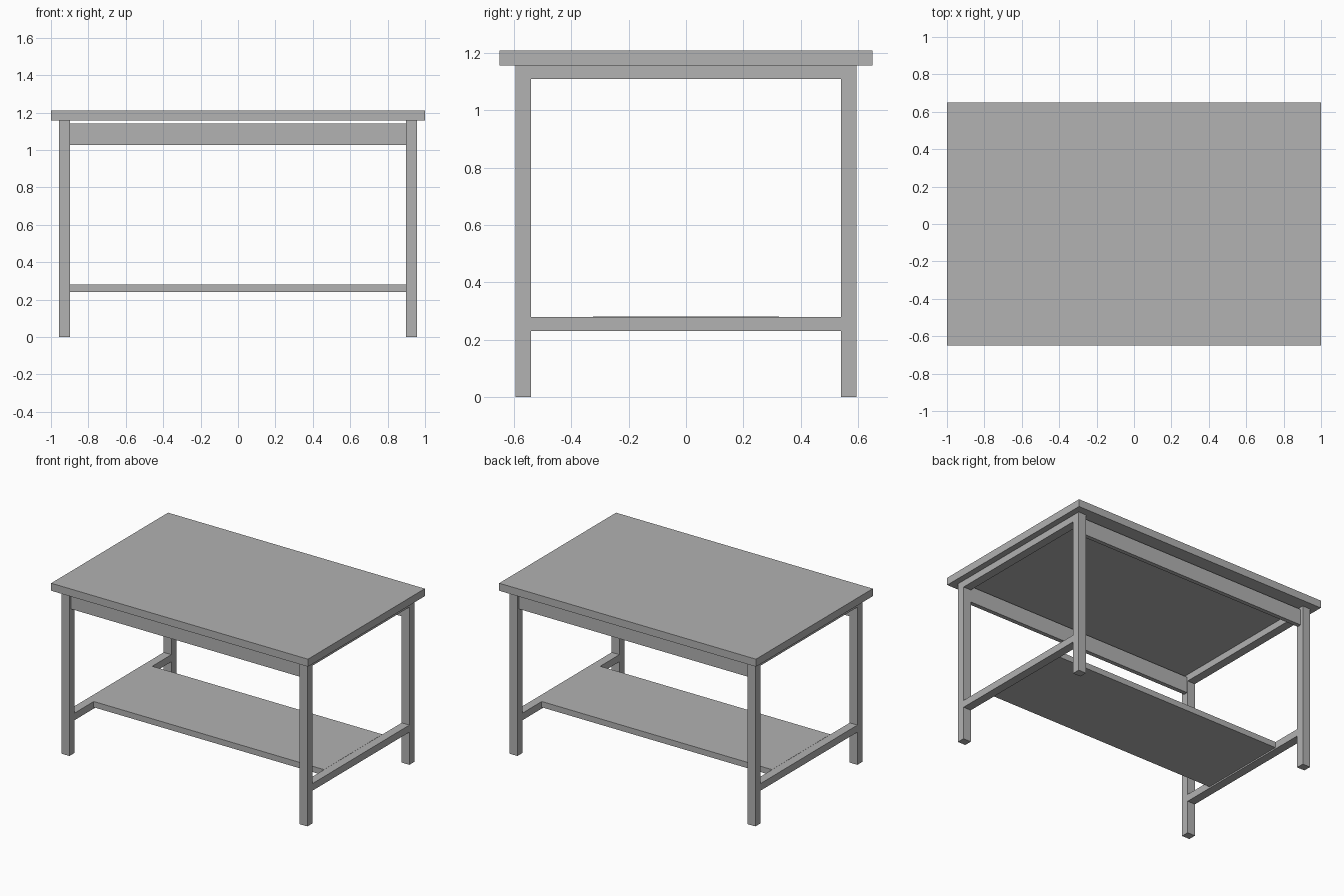
import bpy

cube = bpy.data.objects.get("Cube")
if cube:
    bpy.data.objects.remove(cube, do_unlink=True)

# Single grey finish
grey = bpy.data.materials.new("grey")
grey.use_nodes = True
GREY = (0.445, 0.445, 0.445, 1.0)
grey.diffuse_color = GREY
grey.node_tree.nodes["Principled BSDF"].inputs["Base Color"].default_value = GREY


def box(name, x, y, z):
    """Box spanning the given (min, max) range on each axis."""
    centre = [(a + b) / 2 for a, b in (x, y, z)]
    size = [b - a for a, b in (x, y, z)]
    bpy.ops.mesh.primitive_cube_add(size=1, location=centre)
    obj = bpy.context.object
    obj.name = name
    obj.scale = size
    bpy.ops.object.transform_apply(location=False, rotation=False, scale=True)
    obj.data.materials.append(grey)
    return obj


def side(sign, inner, outer):
    """Range on the positive or negative side of an axis."""
    return tuple(sorted((sign * inner, sign * outer)))


LEG_X = (0.897, 0.957)   # inner and outer leg faces
LEG_Y = (0.54, 0.595)
TOP_Z = 1.157            # underside of the table top

# Table top and lower shelf
box("table_top", (-1, 1), (-0.65, 0.65), (TOP_Z, 1.21))
box("shelf", (-LEG_X[0], LEG_X[0]), (-0.325, 0.325), (0.24, 0.281))

# Legs
for sx, x_name in ((1, "left"), (-1, "right")):
    for sy, y_name in ((-1, "front"), (1, "back")):
        box(f"{y_name}_{x_name}_leg", side(sx, *LEG_X), side(sy, *LEG_Y), (0, TOP_Z))

# Side rails under the top and low stretchers carrying the shelf
for sx, x_name in ((1, "left"), (-1, "right")):
    span = (-LEG_Y[0], LEG_Y[0])
    box(f"{x_name}_rail", side(sx, *LEG_X), span, (1.11, TOP_Z))
    box(f"{x_name}_stretcher", side(sx, *LEG_X), span, (0.23, 0.28))

# Long aprons, set slightly below the top and back from the leg faces
for sy, y_name in ((-1, "front"), (1, "back")):
    box(f"{y_name}_apron", (-LEG_X[0], LEG_X[0]), side(sy, 0.545, 0.575), (1.027, 1.14))
